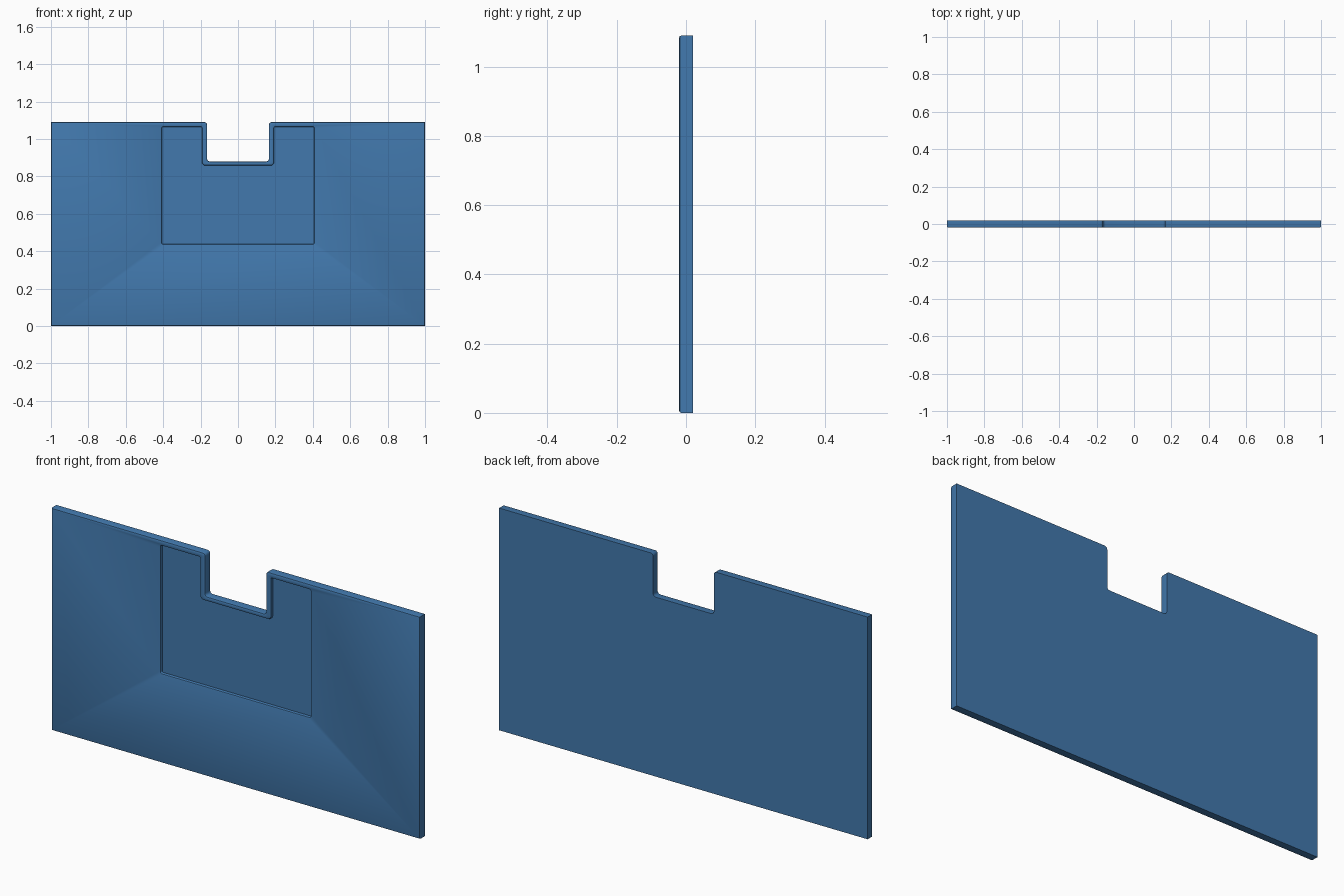
import bpy, bmesh
from math import sin, cos, pi, hypot
from mathutils import Vector

if "Cube" in bpy.data.objects:
    bpy.data.objects.remove(bpy.data.objects["Cube"])

H, T = 1.09, 0.02          # height and half thickness
SEG = 4                    # segments per rounded corner


def outline(x, z0, z1, nx, nz, radii, inset):
    """U-shaped outline (rectangle with a top notch), eight rounded corners."""
    x, z0, z1, nx, nz = x - inset, z0 + inset, z1 - inset, nx + inset, nz - inset
    half = [(x, z0), (x, z1), (nx, z1), (nx, nz)]
    pts = [Vector(p) for p in half] + [Vector((-a, b)) for a, b in reversed(half)]
    rad = list(radii) + list(reversed(radii))
    result = []
    for i, p in enumerate(pts):
        a = (pts[i - 1] - p).normalized()
        b = (pts[(i + 1) % 8] - p).normalized()
        reflex = i in (3, 4)
        r = rad[i] and max(rad[i] + (inset if reflex else -inset), 0.001)
        for k in range(SEG + 1):
            t = k / SEG * pi / 2
            result.append(p + r * (a * (1 - sin(t)) + b * (1 - cos(t))))
    return result


# Loops from the back edge, round the front edge, across the face, into the recess
outer = (1.0, 0.0, H, 0.165, 0.88, (0, 0, 0.014, 0.014))
panel = (0.414, 0.431, 1.071, 0.186, 0.865, (0.014, 0.014, 0.012, 0.012))
FLOOR = -0.005
loops = [(outer, 0.0, T), (outer, 0.0, -0.013), (outer, 0.002, -0.018),
         (outer, 0.007, -T), (panel, 0.0, -T), (panel, 0.005, -0.018),
         (panel, 0.007, -0.013), (panel, 0.007, FLOOR)]

bm = bmesh.new()
rings = [[bm.verts.new((p.x, y, p.y)) for p in outline(*shape, inset)]
         for shape, inset, y in loops]
n = len(rings[0])
for a, b in zip(rings, rings[1:]):
    for i in range(n):
        j = (i + 1) % n
        bm.faces.new((a[i], a[j], b[j], b[i]))
bm.faces.new(rings[0])     # flat back
bm.faces.new(rings[-1])    # recess floor
bmesh.ops.remove_doubles(bm, verts=bm.verts, dist=0.00005)
bmesh.ops.recalc_face_normals(bm, faces=bm.faces)

mesh = bpy.data.meshes.new("notched_panel")
bm.to_mesh(mesh)
bm.free()
board = bpy.data.objects.new("notched_panel", mesh)
bpy.context.collection.objects.link(board)

blue = bpy.data.materials.new("steel blue")
blue.diffuse_color = (0.054, 0.19, 0.42, 1)
blue.use_nodes = True
blue.node_tree.nodes["Principled BSDF"].inputs["Base Color"].default_value = blue.diffuse_color
mesh.materials.append(blue)

bpy.context.view_layer.objects.active = board
board.select_set(True)
bpy.ops.object.shade_smooth_by_angle(angle=0.6)
